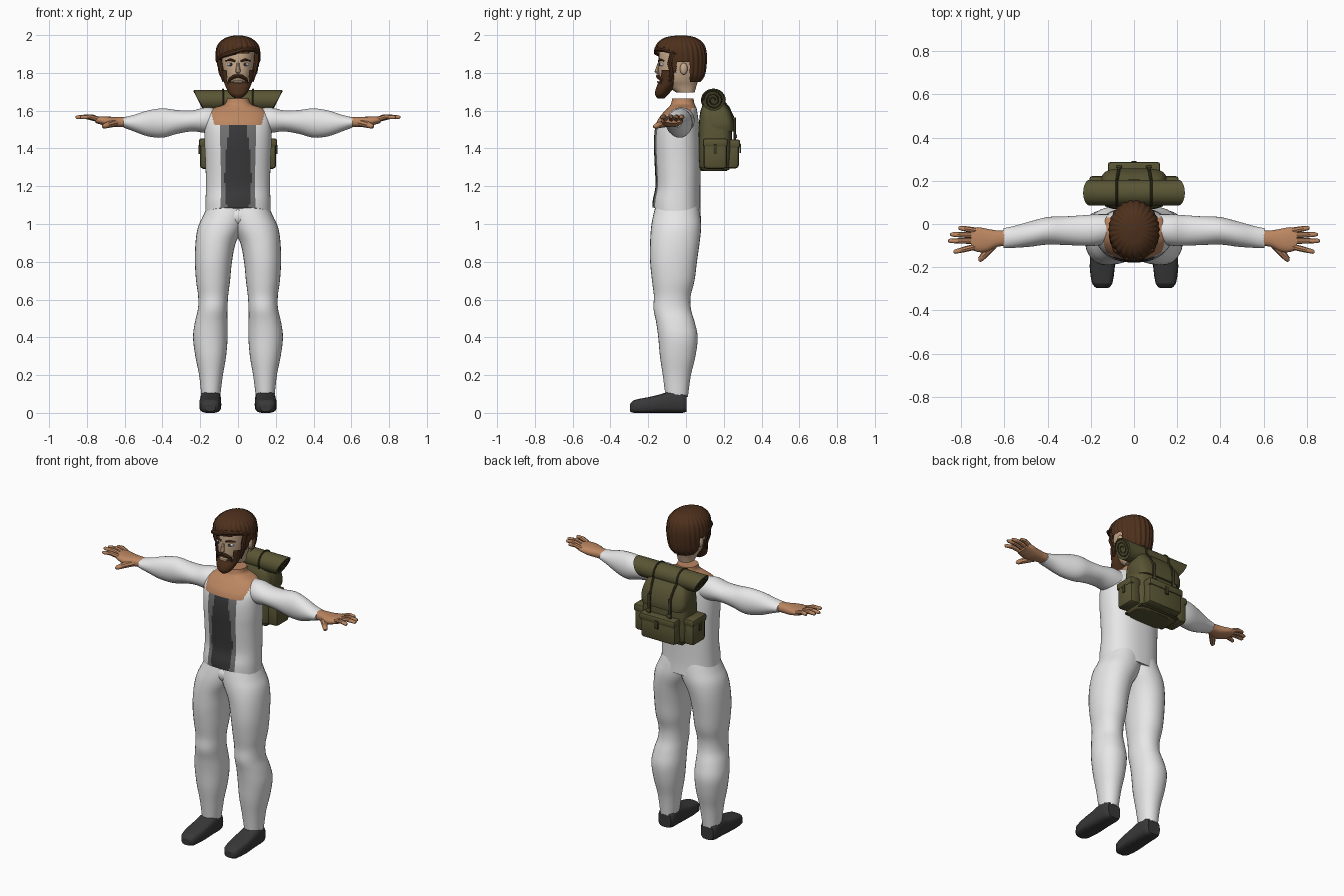
import bpy, bmesh, math
from mathutils import Matrix, Vector

if "Cube" in bpy.data.objects:
    bpy.data.objects.remove(bpy.data.objects["Cube"])


def material(name, r, g, b):
    m = bpy.data.materials.new(name)
    m.use_nodes = True
    m.diffuse_color = (r, g, b, 1)
    shader = m.node_tree.nodes["Principled BSDF"]
    shader.inputs["Base Color"].default_value = (r, g, b, 1)
    shader.inputs["Roughness"].default_value = .8
    return m


cloth = material("white cloth", .8, .8, .8)
lining = material("grey lining", .17, .17, .17)
black = material("charcoal", .04, .04, .042)
skin = material("tan skin", .5, .24, .12)
face = material("pale skin", .58, .4, .26)
brown = material("dark brown hair", .075, .03, .012)
canvas = material("olive canvas", .1, .09, .035)
strap = material("dark olive strap", .05, .045, .018)
eyes = material("eye white", .6, .66, .72)


def finish(name, bm, mats, mirror=False, rule=None, angle=40):
    """Turn a bmesh into a shaded object, coloured by an optional rule."""
    bmesh.ops.recalc_face_normals(bm, faces=bm.faces)
    for f in bm.faces:
        f.smooth = True
        if rule:
            f.material_index = rule(f.calc_center_median())
    mesh = bpy.data.meshes.new(name)
    bm.to_mesh(mesh)
    bm.free()
    mesh.set_sharp_from_angle(angle=math.radians(angle))
    for m in mats:
        mesh.materials.append(m)
    ob = bpy.data.objects.new(name, mesh)
    bpy.context.collection.objects.link(ob)
    if mirror:
        ob.modifiers.new("mirror", 'MIRROR').use_mirror_merge = False
    return ob


def smooth_rings(rings, steps):
    """Catmull-Rom interpolation between the given cross-sections."""
    out = []
    for i in range(len(rings) - 1):
        p = [Vector(rings[min(max(i + k, 0), len(rings) - 1)]) for k in (-1, 0, 1, 2)]
        for s in range(steps):
            t = s / steps
            m, n = (p[2] - p[0]) / 2, (p[3] - p[1]) / 2
            out.append(p[1] + m * t + (3 * (p[2] - p[1]) - 2 * m - n) * t ** 2
                       + (2 * (p[1] - p[2]) + m + n) * t ** 3)
    return out + [Vector(rings[-1])]


def loft(name, axis, rings, mats, sides=32, steps=4, power=2, warp=None, cut=None, **kw):
    """Skin rings of (position, min a, max a, min b, max b) along an axis."""
    bm = bmesh.new()
    loops = []
    for t, a0, a1, b0, b1 in smooth_rings(rings, steps):
        loop = []
        for i in range(sides):
            c, s = (f(math.tau * i / sides) for f in (math.cos, math.sin))
            c, s = (math.copysign(abs(v) ** (2 / power), v) for v in (c, s))
            co = [(a0 + a1 + c * (a1 - a0)) / 2, (b0 + b1 + s * (b1 - b0)) / 2]
            co.insert("xyz".index(axis), t)
            loop.append(bm.verts.new(warp(Vector(co)) if warp else co))
        loops.append(loop)
    for p, q in zip(loops, loops[1:]):
        for i in range(sides):
            j = (i + 1) % sides
            bm.faces.new((p[i], p[j], q[j], q[i]))
    bm.faces.new(loops[0])
    bm.faces.new(loops[-1])
    if cut:
        gone = [f for f in bm.faces if cut(f.calc_center_median())]
        bmesh.ops.delete(bm, geom=gone, context='FACES')
    return finish(name, bm, mats, **kw)


def box(name, centre, size, mat, bevel=.008, **kw):
    bm = bmesh.new()
    bmesh.ops.create_cube(bm, size=1, matrix=Matrix.Translation(centre) @ Matrix.Diagonal((*size, 1)))
    bmesh.ops.bevel(bm, geom=bm.edges[:], offset=bevel, segments=2, profile=.5, affect='EDGES')
    return finish(name, bm, [mat], **kw)


def ball(name, centre, radii, mat, **kw):
    bm = bmesh.new()
    bmesh.ops.create_uvsphere(bm, u_segments=16, v_segments=10, radius=1,
                              matrix=Matrix.Translation(centre) @ Matrix.Diagonal((*radii, 1)))
    return finish(name, bm, [mat], **kw)


def tube(name, points, radii, mat, **kw):
    """Round tube along a path, with one radius per point."""
    curve = bpy.data.curves.new(name, 'CURVE')
    curve.dimensions = '3D'
    curve.bevel_depth, curve.bevel_resolution, curve.use_fill_caps = 1, 2, True
    line = curve.splines.new('POLY')
    line.points.add(len(points) - 1)
    for p, co, r in zip(line.points, points, radii):
        p.co, p.radius = (*co, 1), r
    temp = bpy.data.objects.new(name, curve)
    bm = bmesh.new()
    mesh = bpy.data.meshes.new_from_object(temp)
    bm.from_mesh(mesh)
    bpy.data.objects.remove(temp)
    bpy.data.curves.remove(curve)
    bpy.data.meshes.remove(mesh)
    return finish(name, bm, [mat], **kw)


# Jacket with open front, shirt strip and bare upper chest
def hem(v):
    v.z -= .27 * v.y * min(max((1.2 - v.z) / .15, 0), 1)
    return v


def jacket_colour(c):
    if c.y > .03 or c.z > 1.615:
        return 3 if c.z > 1.615 else 0
    if c.z > 1.525:
        return 3 if abs(c.x) < .125 + (c.z - 1.525) * .25 else 0
    if c.y > -.08:
        return 0
    wide = .048 + .022 * math.sin(math.pi * min(max((1.5 - c.z) / .5, 0), 1))
    return 2 if abs(c.x) < wide else 1 if abs(c.x) < .092 else 0


loft("jacket", "z", [(1.04, -.173, .173, -.178, .08), (1.1, -.172, .172, -.175, .076),
     (1.2, -.17, .17, -.162, .076), (1.32, -.172, .172, -.166, .078), (1.42, -.177, .177, -.17, .076),
     (1.5, -.178, .178, -.165, .072), (1.55, -.174, .174, -.15, .066), (1.59, -.16, .16, -.12, .06),
     (1.615, -.125, .125, -.095, .055), (1.635, -.07, .07, -.08, .045), (1.665, -.058, .058, -.073, .04)],
     [cloth, lining, black, skin], sides=112, steps=7, power=2.3, warp=hem, rule=jacket_colour)

# Sleeves
loft("sleeve", "x", [(.1, -.085, .045, 1.48, 1.61), (.17, -.1, .045, 1.482, 1.617),
     (.24, -.1, .04, 1.49, 1.602), (.32, -.097, .035, 1.478, 1.603), (.4, -.095, .032, 1.457, 1.612),
     (.48, -.105, .012, 1.465, 1.6), (.55, -.11, -.008, 1.49, 1.578), (.605, -.112, -.02, 1.51, 1.565)],
     [cloth], mirror=True)

# Hands
loft("palm", "x", [(.57, -.1, -.03, 1.515, 1.565), (.63, -.105, -.03, 1.513, 1.567),
     (.68, -.128, -.022, 1.515, 1.568), (.72, -.13, -.015, 1.525, 1.57), (.755, -.118, -.018, 1.535, 1.57)],
     [skin], sides=20, power=2.4, mirror=True)
for label, root, tip in [("little", (.735, -.03), (.812, -.017)), ("ring", (.74, -.052), (.85, -.048)),
                         ("middle", (.74, -.078), (.86, -.078)), ("index", (.735, -.105), (.835, -.13))]:
    a, b = Vector((*root, 1.553)), Vector((*tip, 1.566))
    tube(label + "_finger", [a, a.lerp(b, .5) + Vector((0, 0, .008)), a.lerp(b, .93), b],
         [.014, .013, .01, .005], skin, mirror=True)
tube("thumb", [(.65, -.095, 1.535), (.69, -.14, 1.525), (.71, -.163, 1.517), (.715, -.173, 1.515)],
     [.02, .017, .013, .006], skin, mirror=True)

# Trousers
loft("trouser_leg", "z", [(.085, .095, .193, -.108, .01), (.2, .08, .206, -.123, .026),
     (.3, .063, .226, -.138, .05), (.4, .055, .238, -.147, .062), (.48, .056, .228, -.158, .046),
     (.55, .056, .212, -.172, .026), (.62, .052, .211, -.17, .025), (.7, .042, .222, -.18, .045),
     (.8, .032, .228, -.19, .058), (.9, .012, .225, -.19, .072), (.98, -.03, .213, -.185, .08),
     (1.04, -.05, .186, -.175, .076), (1.1, -.05, .16, -.16, .066)], [cloth], mirror=True, power=2.15)
ball("pelvis", (0, -.055, 1.04), (.14, .115, .075), cloth)

# Shoes
loft("shoe", "y", [(-.297, .12, .172, .008, .045), (-.275, .1, .194, 0, .068), (-.2, .089, .205, 0, .083),
     (-.13, .089, .202, 0, .1), (-.07, .09, .2, 0, .118), (-.02, .092, .197, 0, .112), (.002, .102, .187, .006, .095)],
     [black], sides=20, steps=2, power=3.2, mirror=True, angle=25)

# Head and face
loft("head", "z", [(1.695, -.045, .045, -.05, .045), (1.73, -.055, .055, -.1, .055),
     (1.76, -.069, .069, -.138, .065), (1.8, -.079, .079, -.145, .08), (1.86, -.087, .087, -.145, .09),
     (1.92, -.088, .088, -.14, .09), (1.955, -.065, .065, -.11, .065)], [face], power=2.2)
tube("nose", [(0, -.138, 1.862), (0, -.147, 1.835), (0, -.153, 1.808), (0, -.145, 1.796)],
     [.007, .009, .014, .007], face)
ball("eye", (.038, -.126, 1.845), (.02, .014, .01), eyes, mirror=True)
ball("iris", (.038, -.139, 1.845), (.008, .004, .008), black, mirror=True)
tube("eyebrow", [(.014, -.144, 1.862), (.04, -.139, 1.87), (.066, -.116, 1.864)],
     [.005, .007, .003], brown, mirror=True)
ball("ear", (.092, -.012, 1.822), (.014, .02, .032), face, mirror=True)


# Hair with strand grooves, open around the face and ears
def strands(v):
    angle = math.atan2(v.y + .025, v.x)
    k = 1 + .022 * math.sin(26 * angle + 14 * v.z)
    return Vector((v.x * k, (v.y + .025) * k - .025, v.z))


def hair_opening(c):
    if c.y < -.075 and c.z < 1.9 + .12 * c.x:
        return True
    return c.y < .02 and c.z < (1.8 if c.y < -.05 else 1.855)


loft("hair", "z", [(1.752, -.07, .07, -.07, .075), (1.785, -.097, .097, -.11, .097),
     (1.84, -.112, .112, -.145, .107), (1.895, -.117, .117, -.162, .109), (1.94, -.11, .11, -.16, .1),
     (1.97, -.088, .088, -.138, .078), (1.99, -.055, .055, -.1, .042), (1.999, -.01, .01, -.04, -.01)],
     [brown], sides=156, steps=6, warp=strands, cut=hair_opening)
tube("swept_fringe", [(-.108, -.06, 1.865), (-.085, -.122, 1.89), (-.03, -.156, 1.908), (.03, -.155, 1.926),
     (.085, -.12, 1.925), (.113, -.05, 1.9)], [.008, .013, .015, .014, .012, .007], brown)
tube("side_lock", [(.1, -.07, 1.91), (.097, -.085, 1.85), (.086, -.075, 1.8), (.075, -.085, 1.755)],
     [.013, .014, .012, .008], brown, mirror=True)

# Beard, moustache and mouth
loft("beard", "z", [(1.665, -.015, .015, -.15, -.115), (1.685, -.042, .042, -.164, -.095),
     (1.715, -.06, .06, -.16, -.068), (1.745, -.072, .072, -.149, -.045), (1.775, -.079, .079, -.149, -.03),
     (1.815, -.085, .085, -.148, -.03)], [brown], sides=64,
     cut=lambda c: c.z > 1.755 and abs(c.x) < .058)
tube("moustache", [(0, -.15, 1.784), (.022, -.148, 1.78), (.044, -.134, 1.765), (.052, -.128, 1.74)],
     [.009, .01, .008, .005], brown, mirror=True)
box("mouth", (0, -.138, 1.752), (.05, .03, .01), face, bevel=.003)

# Backpack body, lid and pockets
loft("backpack", "z", [(1.28, -.13, .13, .08, .215), (1.31, -.148, .148, .07, .235),
     (1.42, -.152, .152, .066, .243), (1.52, -.148, .148, .068, .24), (1.59, -.138, .138, .075, .222),
     (1.635, -.11, .11, .09, .19)], [canvas], power=4)
loft("backpack_lid", "z", [(1.49, -.145, .145, .1, .256), (1.53, -.152, .152, .1, .256),
     (1.59, -.143, .143, .1, .238), (1.64, -.12, .12, .1, .205)], [canvas], power=4)
box("back_pocket", (0, .245, 1.362), (.235, .07, .135), canvas, bevel=.018)
box("back_pocket_flap", (0, .25, 1.425), (.242, .074, .045), canvas, bevel=.012)
box("side_pocket", (.167, .155, 1.362), (.07, .125, .14), canvas, bevel=.018, mirror=True)
box("side_pocket_flap", (.17, .155, 1.43), (.073, .132, .045), canvas, bevel=.012, mirror=True)
box("side_pocket_tab", (.204, .155, 1.395), (.008, .018, .05), strap, bevel=.002, mirror=True)
box("back_pocket_tab", (0, .287, 1.4), (.022, .01, .05), strap, bevel=.003)
box("lid_strap", (.07, .258, 1.5), (.018, .012, .13), strap, bevel=.003, mirror=True)
box("lid_buckle", (.07, .265, 1.465), (.028, .01, .02), canvas, bevel=.003, mirror=True)
box("base_seam", (0, .155, 1.292), (.27, .15, .014), strap, bevel=.005)


# Bedroll with slanted, coiled ends and its straps
def slant(v):
    v.x *= 1 - (1.71 - v.z) * 2.2
    return v


mid_y, mid_z = .145, 1.655
loft("bedroll", "x", [(x, .086, .204, 1.6, 1.71) for x in (-.235, -.1, .1, .235)], [canvas], warp=slant)
coil = [(.01 + .043 * i / 40, math.tau * i / 16) for i in range(41)]
tube("bedroll_coil", [slant(Vector((.235, mid_y + r * math.cos(a), mid_z + r * math.sin(a)))) for r, a in coil],
     [.004] * len(coil), strap, mirror=True)
around = [math.tau * i / 24 for i in range(25)]
tube("bedroll_strap", [(.08, mid_y + .06 * math.cos(a), mid_z + .056 * math.sin(a)) for a in around],
     [.006] * len(around), strap, mirror=True)
tube("roll_tie", [(.08, .2, 1.645), (.075, .225, 1.615), (.07, .25, 1.56)], [.007] * 3, strap, mirror=True)
